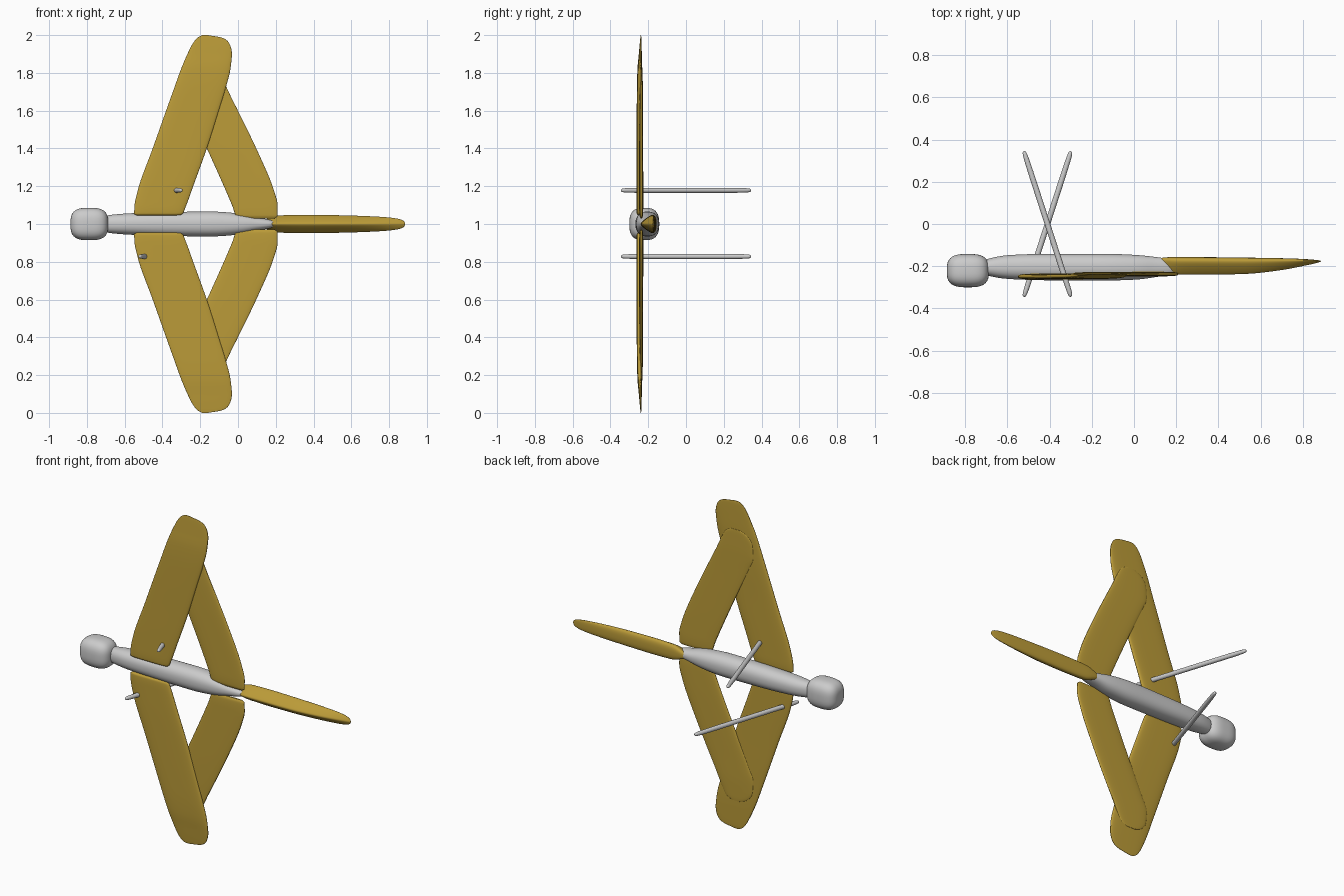
import bpy, bmesh, math

gold = bpy.data.materials.new("gold")
gold.diffuse_color = (0.50, 0.33, 0.04, 1)


def smooth_rows(rows, sub):
    """Monotone cubic interpolation of the section table, so nothing overshoots."""
    n, cols = len(rows), []
    for ch in zip(*rows):
        d = [ch[i + 1] - ch[i] for i in range(n - 1)]
        m = [d[0]] + [2 * a * b / (a + b) if a * b > 0 else 0
                      for a, b in zip(d, d[1:])] + [d[-1]]
        out = []
        for i in range(n - 1):
            for k in range(sub):
                t = k / sub
                out.append(ch[i] + d[i] * t * t * (3 - 2 * t)
                           + m[i] * t * (1 - t) ** 2 - m[i + 1] * t * t * (1 - t))
        cols.append(out + [ch[-1]])
    return list(zip(*cols))


def loft(name, rows, axis, p=2, wedge=0, mat=None, flip=False, sub=5, n=40):
    """Rows are (position, u min, u max, y front, y back); u is z or x."""
    bm = bmesh.new()
    rings = []
    for s, u0, u1, y0, y1 in smooth_rows(rows, sub):
        ring = []
        for k in range(n):
            a = 2 * math.pi * (k + 0.5) / n
            c, e = math.cos(a), math.sin(a)
            c = math.copysign(abs(c) ** (2 / p), c)
            e = math.copysign(abs(e) ** (2 / p), e)
            u = (u0 + u1) / 2 + (u1 - u0) / 2 * c * (1 + wedge * (e - 0.5))
            y = (y0 + y1) / 2 + (y1 - y0) / 2 * e
            co = (s, y, u) if axis == 'X' else (u, y, 2 - s if flip else s)
            ring.append(bm.verts.new(co))
        rings.append(ring)
    for a, b in zip(rings, rings[1:]):
        for k in range(n):
            j = (k + 1) % n
            bm.faces.new((a[k], a[j], b[j], b[k]))
    bm.faces.new(rings[0])
    bm.faces.new(rings[-1])
    bmesh.ops.recalc_face_normals(bm, faces=bm.faces)
    me = bpy.data.meshes.new(name)
    bm.to_mesh(me)
    bm.free()
    ob = bpy.data.objects.new(name, me)
    bpy.context.collection.objects.link(ob)
    if mat:
        me.materials.append(mat)
    bpy.context.view_layer.objects.active = ob
    ob.select_set(True)
    bpy.ops.object.shade_smooth_by_angle(angle=math.radians(50))
    ob.select_set(False)
    return ob


def spindle(rows, z=1):
    """Convert (x, z half-width, y front, y back) to loft rows."""
    return [(x, z - r, z + r, y0, y1) for x, r, y0, y1 in rows]


# Head: rounded block
head = []
for i in range(17):
    t = math.sin(math.pi * (i / 16 - 0.5))
    f = max(1 - abs(t) ** 3, 0.0005) ** (1 / 3)
    head.append((-0.787 + 0.1 * t, 0.086 * f, -0.221 - 0.079 * f, -0.221 + 0.079 * f))
loft("head", spindle(head), 'X', p=2.8, sub=2)

# Body
loft("body", spindle([
    (-0.72, 0.040, -0.235, -0.175), (-0.69, 0.046, -0.245, -0.165),
    (-0.60, 0.055, -0.260, -0.148), (-0.40, 0.063, -0.267, -0.141),
    (-0.15, 0.066, -0.268, -0.141), (0.00, 0.056, -0.264, -0.146),
    (0.10, 0.036, -0.252, -0.156), (0.17, 0.022, -0.240, -0.168),
    (0.20, 0.012, -0.225, -0.185)]), 'X', p=2.3)

# Tail: flat at the back, narrow at the front
loft("tail", spindle([
    (0.11, 0.010, -0.200, -0.165), (0.15, 0.028, -0.225, -0.158),
    (0.21, 0.048, -0.240, -0.156), (0.35, 0.052, -0.240, -0.157),
    (0.52, 0.050, -0.237, -0.159), (0.70, 0.044, -0.218, -0.162),
    (0.81, 0.036, -0.197, -0.166), (0.86, 0.026, -0.186, -0.170),
    (0.88, 0.014, -0.180, -0.173), (0.885, 0.004, -0.178, -0.175)]),
    'X', p=2.6, wedge=0.5, mat=gold)

# Front and rear wings, upper and lower
front_wing = [
    (1.045, -0.535, -0.310, -0.252, -0.242), (1.055, -0.550, -0.293, -0.261, -0.237),
    (1.10, -0.548, -0.273, -0.263, -0.235), (1.20, -0.525, -0.237, -0.263, -0.235),
    (1.40, -0.452, -0.165, -0.262, -0.235), (1.60, -0.381, -0.102, -0.261, -0.234),
    (1.72, -0.338, -0.065, -0.260, -0.234), (1.82, -0.302, -0.040, -0.257, -0.233),
    (1.90, -0.268, -0.032, -0.250, -0.234), (1.955, -0.240, -0.045, -0.245, -0.235),
    (1.985, -0.216, -0.080, -0.242, -0.236), (2.0, -0.190, -0.160, -0.240, -0.238)]
rear_wing = [
    (1.03, 0.030, 0.195, -0.240, -0.232), (1.045, -0.010, 0.210, -0.246, -0.228),
    (1.10, -0.032, 0.210, -0.248, -0.226), (1.20, -0.075, 0.183, -0.248, -0.226),
    (1.40, -0.165, 0.097, -0.248, -0.227), (1.60, -0.258, 0.000, -0.247, -0.228),
    (1.68, -0.290, -0.040, -0.246, -0.228), (1.76, -0.283, -0.078, -0.245, -0.229),
    (1.81, -0.245, -0.108, -0.243, -0.230), (1.828, -0.200, -0.145, -0.240, -0.231)]
for side, flip in (("upper", False), ("lower", True)):
    loft("front_wing_" + side, front_wing, 'Z', p=3.5, mat=gold, flip=flip)
    loft("rear_wing_" + side, rear_wing, 'Z', p=3.5, mat=gold, flip=flip)

# Two crossed rods with rounded ends
rod = [(-0.362, 0.003), (-0.357, 0.008), (-0.335, 0.0115), (-0.2, 0.0135),
       (0.2, 0.0135), (0.335, 0.0115), (0.357, 0.008), (0.362, 0.003)]
for name, z, sign in (("rod_upper", 1.178, -1), ("rod_lower", 0.828, 1)):
    ob = loft(name, spindle([(x, r, -r, r) for x, r in rod], 0), 'X', n=16, sub=3)
    ob.location = (-0.41, 0, z)
    ob.rotation_euler = (0, 0, math.atan2(0.68, 0.22 * sign))
